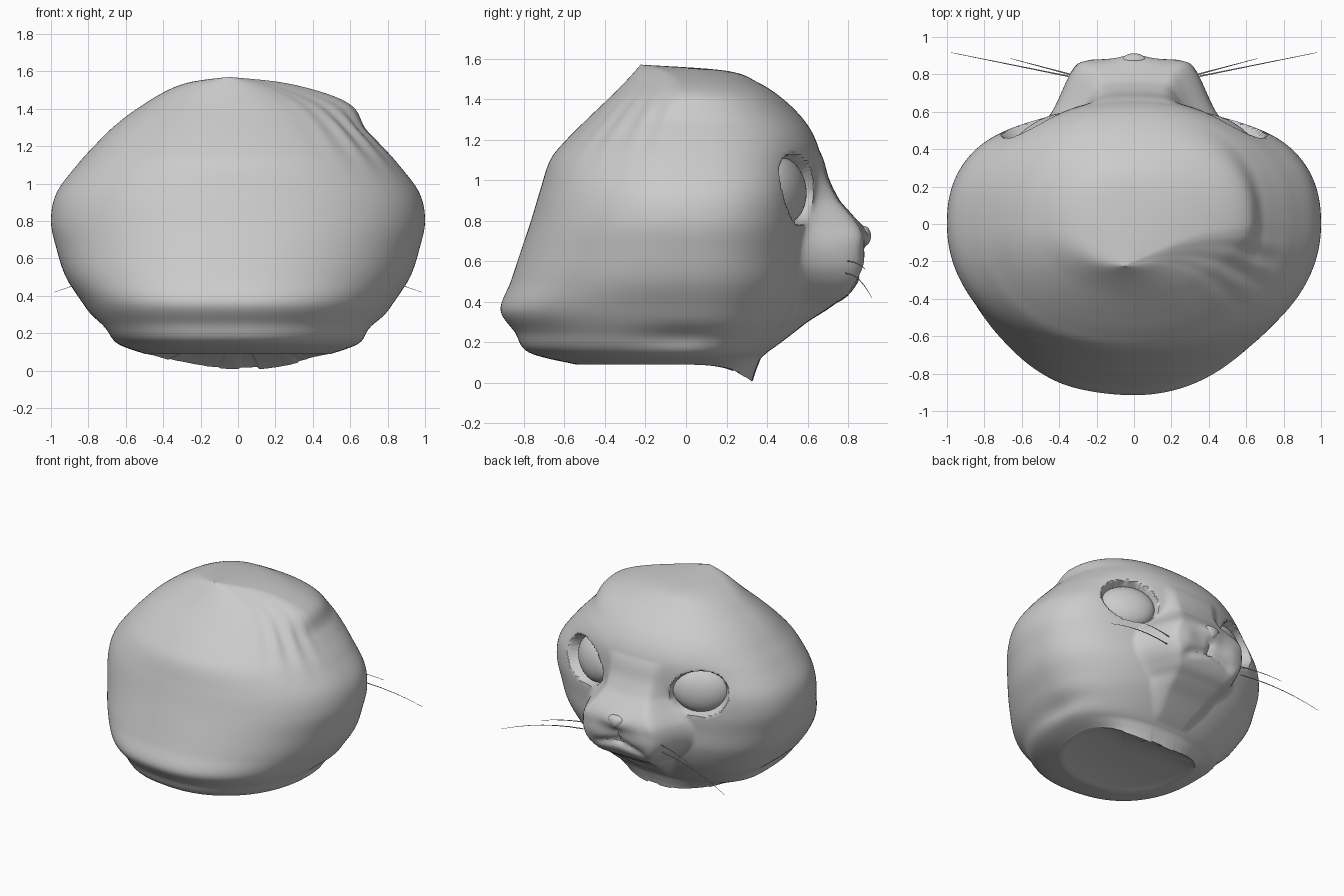
import bpy, bmesh, math, random
from mathutils import Vector

if "Cube" in bpy.data.objects:
    bpy.data.objects.remove(bpy.data.objects["Cube"])

random.seed(4)

# head rings: z, half width, back y, front y, centre y
RINGS = [(.09, .50, -.54, .33, -.05), (.15, .66, -.775, .40, -.03), (.25, .755, -.845, .48, 0),
         (.36, .83, -.915, .55, 0), (.50, .92, -.865, .60, 0), (.65, .97, -.815, .62, 0),
         (.80, 1.0, -.765, .65, 0), (.95, .97, -.72, .67, 0), (1.10, .86, -.67, .665, 0),
         (1.20, .77, -.59, .64, 0), (1.30, .67, -.49, .58, 0), (1.40, .54, -.385, .48, 0),
         (1.48, .39, -.305, .36, -.02), (1.54, .22, -.25, .20, -.08), (1.57, .004, -.224, -.216, -.22)]
# muzzle: z, centre y, half width
MUZZLE = [(.09, .33, .12), (.20, .47, .17), (.30, .60, .23), (.39, .735, .27), (.43, .80, .31),
          (.50, .85, .37), (.57, .865, .41), (.65, .87, .42), (.72, .88, .40), (.77, .865, .36),
          (.83, .82, .30), (.90, .76, .25), (1.0, .71, .23), (1.1, .68, .23), (1.2, .64, .23)]
# eye frame: centre, outward normal, width axis, height axis
EYE = Vector((.505, .555, .955))
EN = Vector((.44, .89, .08)).normalized()
EA = Vector((.89, -.44, 0)).normalized()
EB = EA.cross(EN).normalized()
if EB.z < 0:
    EB = -EB
EW, EH = .205, .165


def step(a, b, v):
    t = min(1, max(0, (v - a) / (b - a)))
    return t * t * (3 - 2 * t)


def bump(v, c, s):
    return math.exp(-((v - c) / s) ** 2)


def spline(tab, i, t):
    p = [tab[min(len(tab) - 1, max(0, i + k))] for k in (-1, 0, 1, 2)]
    return [.5 * (2 * b + (c - a) * t + (2 * a - 5 * b + 4 * c - d) * t * t
                  + (3 * b - a - 3 * c + d) * t ** 3) for a, b, c, d in zip(*p)]


def lookup(z):
    for i, (a, b) in enumerate(zip(MUZZLE, MUZZLE[1:])):
        if a[0] <= z <= b[0]:
            return spline(MUZZLE, i, (z - a[0]) / (b[0] - a[0]))[1:]
    return None


def shape(p, front):
    """Push the muzzle forward and the eye sockets in."""
    x, z = abs(p.x), p.z
    m = lookup(z)
    if m and p.y > .1:
        yc, w = m
        side = 1 - step(.7 * w, 1.15 * w, x)
        amount = max(0, yc - front) * side
        groove = .02 * bump(x, 0, .025) * step(.52, .57, z) * (1 - step(.65, .68, z))
        groove += .025 * bump(z, .57 - .3 * x, .03) * (1 - step(.16, .26, x))
        pad = .02 * bump(x, .22, .09) * bump(z, .62, .09)
        pad += .025 * bump(x, 0, .10) * bump(z, .72, .06)
        p.y += amount - groove + pad
    s = 1 if p.x >= 0 else -1
    d = Vector((x, p.y, z)) - EYE
    if p.y > .1:
        a, b = d.dot(EA), d.dot(EB)
        b -= .08 * a
        q = math.sqrt((a / EW) ** 2 + (b / EH) ** 2)
        push = .045 * math.exp(-(q / 1.4) ** 2) + .09 * (1 - step(.9, 1.08, q))
        p -= Vector((EN.x * s, EN.y, EN.z)) * push * step(.1, .35, p.y)
    return p


def finish(name, bm, angle=40):
    bmesh.ops.recalc_face_normals(bm, faces=bm.faces)
    me = bpy.data.meshes.new(name)
    bm.to_mesh(me)
    bm.free()
    ob = bpy.data.objects.new(name, me)
    bpy.context.collection.objects.link(ob)
    bpy.ops.object.select_all(action='DESELECT')
    ob.select_set(True)
    bpy.context.view_layer.objects.active = ob
    bpy.ops.object.shade_smooth_by_angle(angle=math.radians(angle))
    return ob


# head shell lofted from the rings
N, SUB = 320, 8
bm = bmesh.new()
loops = []
total = (len(RINGS) - 1) * SUB
ragged = [random.uniform(-.012, .012) for _ in range(40)]
for k in range(total + 1):
    i, t = divmod(k, SUB)
    z, w, yb, yf, ym = spline(RINGS, i, t / SUB)
    low = 1 - step(.3, .8, z)
    loop = []
    for j in range(N):
        a = 2 * math.pi * j / N
        c, s = math.cos(a), math.sin(a)
        # left rear corner is a little fuller low down
        e = 2 / 2.35 if s > 0 else 2 / (2.08 + .35 * low * step(.1, -.4, c) if c < 0 else 2.08)
        x = w * math.copysign(abs(c) ** e, c)
        y = ym + (yf - ym if s > 0 else ym - yb) * math.copysign(abs(s) ** e, s)
        # fuller crown on the right, apex slightly left
        if x > 0:
            x *= 1 + .3 * step(1.27, 1.52, z) * step(-.7, 0, s)
        x -= .05 * step(1.4, 1.57, z)
        # pleats running down from the crown at the back
        pleat = .015 * math.sin(26 * a) * bump(a, 5.75, .35) * bump(z, 1.3, .15)
        # slight hollow between jaw and neck on both sides
        pleat -= .05 * bump(z, .22, .06) * bump(y, .0, .25) * step(.3, .5, abs(x))
        x, y = x * (1 + pleat), ym + (y - ym) * (1 + pleat)
        p = shape(Vector((x, y, z)), yf)
        # ragged neck edge dipping at the front
        drop = max(0, 1 - k / 5) * max(0, s) ** 3
        p.z = max(0, p.z - drop * (.08 + ragged[j // 8]))
        loop.append(bm.verts.new(p))
    loops.append(loop)

# shallow closed neck underside
inner = []
for f in (.93, .8, .5, .2):
    inner.insert(0, [bm.verts.new((v.co.x * f, -.1 + (v.co.y + .1) * f, v.co.z * f ** 3 + .13 * (1 - f ** 3)))
                     for v in loops[0]])
loops = inner + loops
for lo, hi in zip(loops, loops[1:]):
    for j in range(N):
        n = (j + 1) % N
        bm.faces.new((lo[j], lo[n], hi[n], hi[j]))
bm.faces.new(loops[-1])
bm.faces.new(loops[0][::-1])
finish("head", bm)

# eyeballs set into the sockets
for side, label in ((1, "right"), (-1, "left")):
    bm = bmesh.new()
    bmesh.ops.create_uvsphere(bm, u_segments=40, v_segments=24, radius=1)
    for v in bm.verts:
        p = EYE - EN * .10 + EA * v.co.x * EW * 1.02 + EB * v.co.y * EH * 1.03 + EN * v.co.z * .10
        v.co = (p.x * side, p.y, p.z)
    finish(label + "_eyeball", bm)

# nose pad, narrowing towards the bottom
bm = bmesh.new()
bmesh.ops.create_uvsphere(bm, u_segments=24, v_segments=16, radius=1)
for v in bm.verts:
    x, y, z = v.co
    v.co = (x * .085 * (.7 + .3 * z), .877 + y * .036, .725 + z * .05)
finish("nose", bm)


# whiskers as thin bent tubes
def whisker(name, a, b, sag):
    cu = bpy.data.curves.new(name, 'CURVE')
    cu.dimensions = '3D'
    cu.bevel_depth = .004
    cu.bevel_resolution = 1
    sp = cu.splines.new('POLY')
    sp.points.add(6)
    for i, pt in enumerate(sp.points):
        t = i / 6
        p = Vector(a).lerp(Vector(b), t)
        p.z += sag * 4 * t * (1 - t)
        pt.co = (*p, 1)
        pt.radius = 1 - .7 * t
    bpy.context.collection.objects.link(bpy.data.objects.new(name, cu))


for s, label in ((1, "right"), (-1, "left")):
    whisker(label + "_long_whisker", (.35 * s, .79, .54), (.98 * s, .917, .42), .03)
    whisker(label + "_short_whisker", (.34 * s, .80, .60), (.66 * s, .885, .56), .01)
